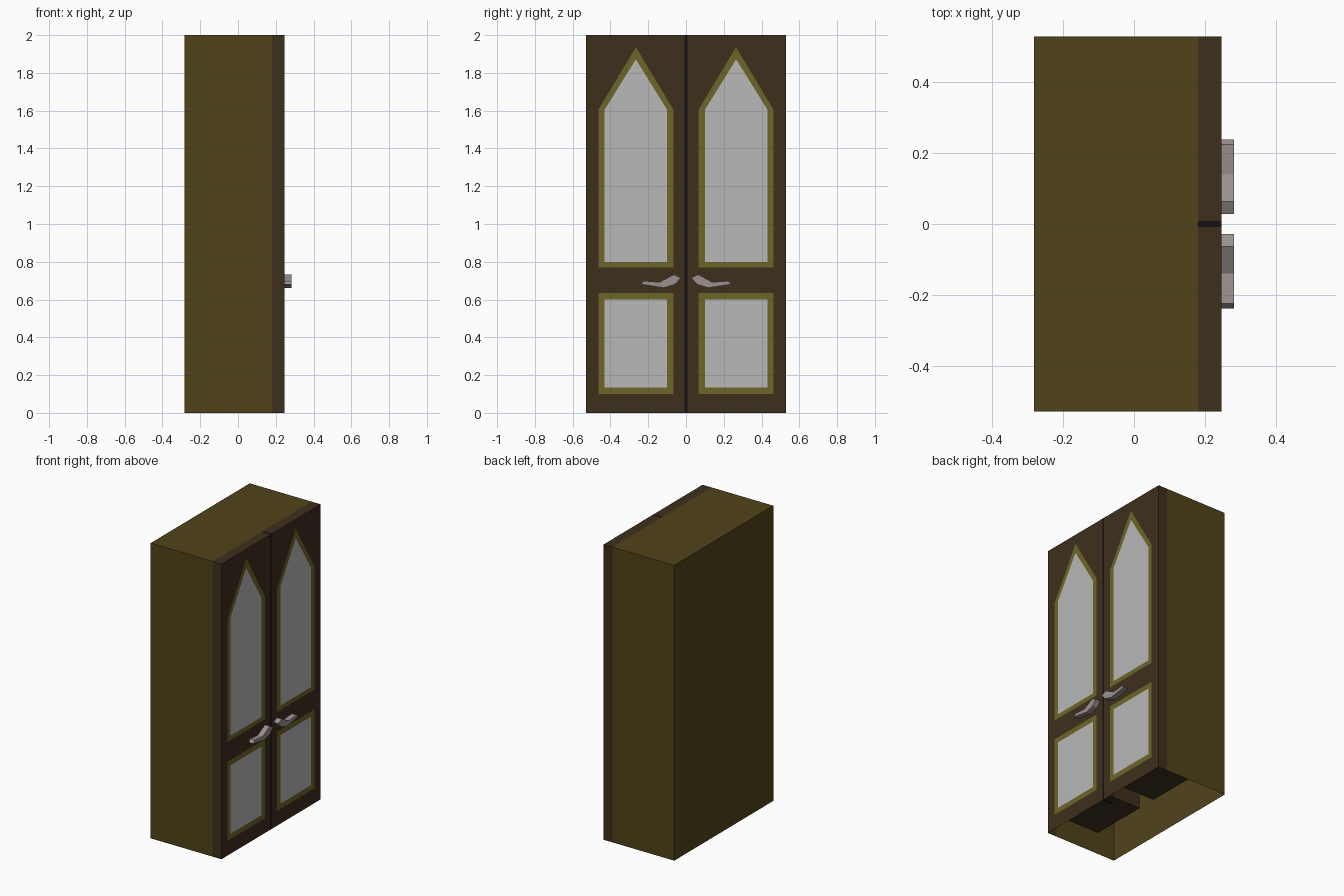
import bpy, bmesh
from mathutils import Vector

if "Cube" in bpy.data.objects:
    bpy.data.objects.remove(bpy.data.objects["Cube"])

X_BACK, X_SEAM, X_FRONT = -0.283, 0.181, 0.247
X_RECESS, X_GRIP = -0.10, 0.283
HALF, TOP, GAP = 0.53, 2.0, 0.008


def material(name, r, g, b):
    m = bpy.data.materials.new(name)
    m.diffuse_color = (r, g, b, 1)
    m.use_nodes = True
    m.node_tree.nodes["Principled BSDF"].inputs["Base Color"].default_value = m.diffuse_color
    return m


OLIVE = material("olive_wood", 0.082, 0.056, 0.010)
BROWN = material("dark_wood", 0.048, 0.028, 0.012)
TRIM = material("gold_trim", 0.155, 0.130, 0.021)
GLASS = material("pane", 0.48, 0.48, 0.48)
BLACK = material("seam_black", 0.006, 0.006, 0.007)
METAL = material("handle_metal", 0.33, 0.28, 0.28)


def finish(name, bm, mat):
    me = bpy.data.meshes.new(name)
    bm.to_mesh(me)
    bm.free()
    me.materials.append(mat)
    ob = bpy.data.objects.new(name, me)
    bpy.context.collection.objects.link(ob)
    return ob


def add_loop(bm, pts, x, side):
    """Closed loop of edges in the y-z plane, mirrored by side."""
    vs = [bm.verts.new((x, y * side, z)) for y, z in pts]
    return [bm.edges.new((a, b)) for a, b in zip(vs, vs[1:] + vs[:1])]


def plate(bm, loops, x, side):
    """Flat plate from an outline and its holes; returns the outline edges."""
    rings = [add_loop(bm, p, x, side) for p in loops]
    bmesh.ops.triangle_fill(bm, use_beauty=True, edges=sum(rings, []),
                            normal=(1, 0, 0))
    for f in bm.faces:
        f.normal_update()
        if f.normal.x < 0:
            f.normal_flip()
    return rings[0]


def extrude(bm, edges, dx):
    ret = bmesh.ops.extrude_edge_only(bm, edges=edges)["geom"]
    vs = [g for g in ret if isinstance(g, bmesh.types.BMVert)]
    bmesh.ops.translate(bm, verts=vs, vec=(dx, 0, 0))
    return [g for g in ret if isinstance(g, bmesh.types.BMEdge)]


def box(name, lo, hi, mat, open_dirs=()):
    bm = bmesh.new()
    bmesh.ops.create_cube(bm, size=1)
    lo, hi = Vector(lo), Vector(hi)
    bmesh.ops.scale(bm, verts=bm.verts, vec=hi - lo)
    bmesh.ops.translate(bm, verts=bm.verts, vec=(lo + hi) / 2)
    bm.normal_update()
    gone = [f for f in bm.faces
            if any(f.normal.dot(Vector(d)) > 0.9 for d in open_dirs)]
    bmesh.ops.delete(bm, geom=gone, context='FACES')
    return finish(name, bm, mat)


def rect(y0, y1, z0, z1):
    return [(y0, z0), (y1, z0), (y1, z1), (y0, z1)]


def arch(y0, y1, z0, z1, tip):
    return [(y0, z0), (y1, z0), (y1, z1), ((y0 + y1) / 2, tip), (y0, z1)]


# Carcass: shell open at the bottom and behind the doors
box("carcass", (X_BACK, -HALF, 0), (X_SEAM, HALF, TOP), OLIVE,
    [(0, 0, -1), (1, 0, 0)])
# Dark seam between the doors
box("door_seam", (X_SEAM, -GAP, 0), (X_FRONT, GAP, TOP), BLACK)

# Panels: outer trim outline and inner pane outline
PANELS = {
    "upper": (arch(0.066, 0.464, 0.77, 1.605, 1.936),
              arch(0.10, 0.431, 0.80, 1.605, 1.872)),
    "lower": (rect(0.066, 0.464, 0.10, 0.635),
              rect(0.10, 0.431, 0.135, 0.60)),
}
GRIP = [(0.028, 0.715), (0.064, 0.733), (0.140, 0.692), (0.224, 0.699),
        (0.239, 0.681), (0.118, 0.662), (0.058, 0.680)]

for side, tag in ((1, "right"), (-1, "left")):
    # Door front with panel openings, plus its top and outer edge
    bm = bmesh.new()
    ring = plate(bm, [rect(GAP, HALF, 0, TOP)] + [p[0] for p in PANELS.values()],
                 X_FRONT, side)
    extrude(bm, ring[1:3], X_SEAM - X_FRONT)
    finish(tag + "_door", bm, BROWN)

    for name, (outer, inner) in PANELS.items():
        # Trim border
        bm = bmesh.new()
        plate(bm, [outer, inner], X_FRONT, side)
        finish(f"{tag}_{name}_trim", bm, TRIM)
        # Pane
        bm = bmesh.new()
        plate(bm, [inner], X_FRONT, side)
        finish(f"{tag}_{name}_pane", bm, GLASS)
        # Compartment behind the panel
        bm = bmesh.new()
        rim = extrude(bm, add_loop(bm, outer, X_FRONT, side), X_RECESS - X_FRONT)
        back = [e for e in bm.edges
                if all(abs(v.co.x - X_RECESS) < 1e-4 for v in e.verts)]
        bmesh.ops.edgeloop_fill(bm, edges=back)
        bmesh.ops.recalc_face_normals(bm, faces=bm.faces)
        finish(f"{tag}_{name}_compartment", bm, BROWN)

    # Bent handle
    bm = bmesh.new()
    ring = plate(bm, [GRIP], X_GRIP, side)
    extrude(bm, ring, X_FRONT - X_GRIP)
    bmesh.ops.recalc_face_normals(bm, faces=bm.faces)
    finish(tag + "_handle", bm, METAL)
